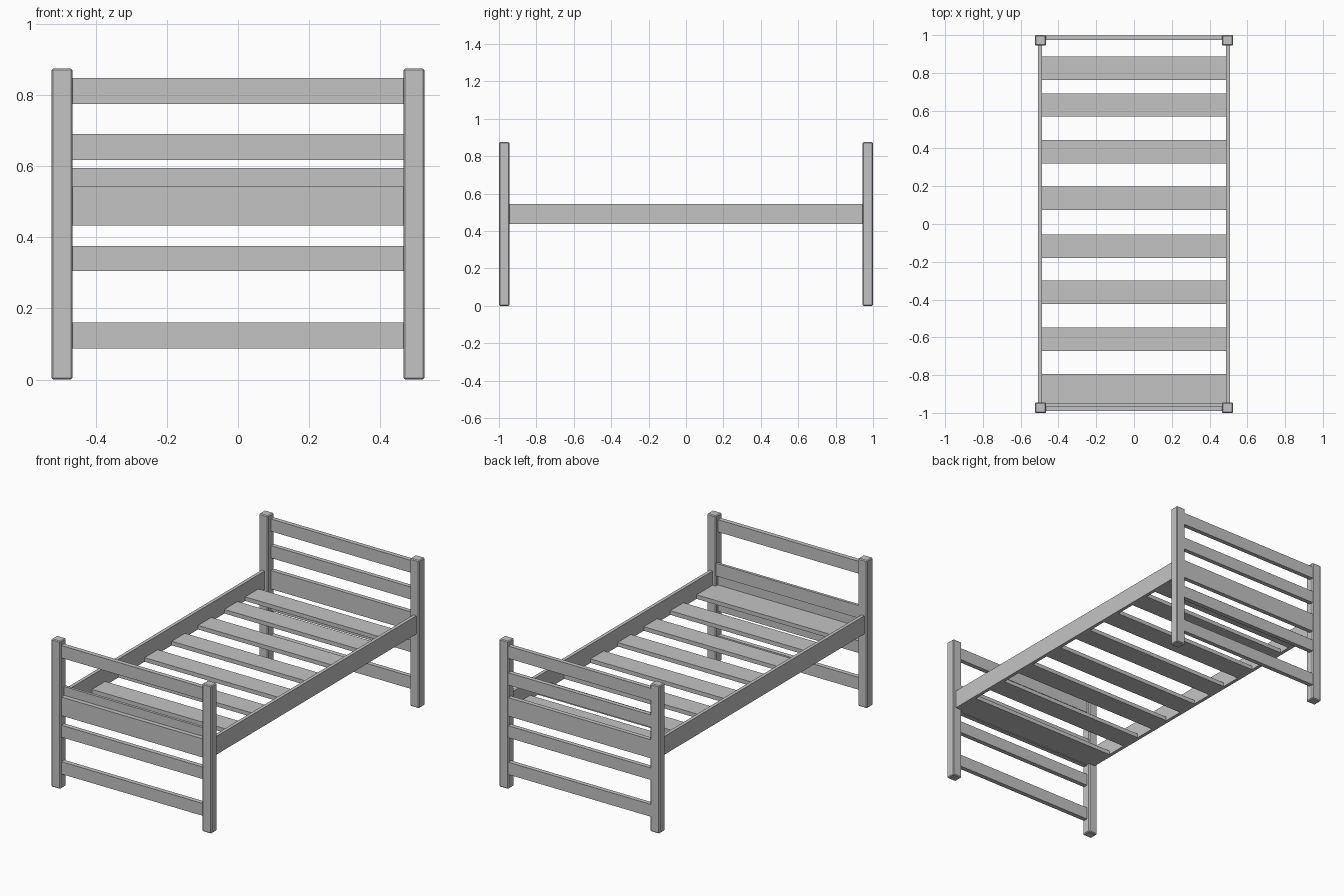
import bpy

cube = bpy.data.objects.get("Cube")
if cube:
    bpy.data.objects.remove(cube, do_unlink=True)

# Single plain grey finish
grey = bpy.data.materials.new("plain_grey")
grey.use_nodes = True
colour = (0.55, 0.55, 0.55, 1)
grey.diffuse_color = colour
grey.node_tree.nodes["Principled BSDF"].inputs["Base Color"].default_value = colour


def board(name, x, y, z, bevel=0.0):
    """Box spanning the (low, high) range on each axis."""
    bpy.ops.mesh.primitive_cube_add(size=1)
    ob = bpy.context.object
    ob.name = name
    spans = (x, y, z)
    middle = [(a + b) / 2 for a, b in spans]
    size = [b - a for a, b in spans]
    for v in ob.data.vertices:
        v.co = [c * s + m for c, s, m in zip(v.co, size, middle)]
    ob.data.materials.append(grey)
    if bevel:
        mod = ob.modifiers.new("eased_edges", "BEVEL")
        mod.width = bevel
        mod.segments = 1
    return ob


END_X = (-0.47, 0.47)
FRONT_Y = (-0.99, -0.963)
BACK_Y = (0.973, 0.999)

# Corner posts and long side rails
for side, sx in (("right", -1), ("left", 1)):
    post_x = sorted((sx * 0.465, sx * 0.525))
    board("front_" + side + "_post", post_x, (-1, -0.945), (0, 0.875), 0.005)
    board("back_" + side + "_post", post_x, (0.945, 1), (0, 0.875), 0.005)
    board(side + "_side_rail", sorted((sx * 0.487, sx * 0.507)),
          (-0.95, 0.95), (0.437, 0.545))

# Rails shared by both end frames
END_RAILS = {
    "top_rail": (0.775, 0.848),
    "wide_rail": (0.433, 0.543),
    "lower_rail": (0.305, 0.376),
    "bottom_rail": (0.087, 0.16),
}
for end, y in (("front", FRONT_Y), ("back", BACK_Y)):
    for name, z in END_RAILS.items():
        board(end + "_" + name, END_X, y, z)

# Extra rails: upper one at the back, inner one at the front
board("back_upper_rail", END_X, BACK_Y, (0.617, 0.69))
board("front_inner_rail", END_X, (-0.963, -0.947), (0.52, 0.595))

# Mattress slats between the side rails
SLAT_Z = (0.437, 0.461)
for i, y in enumerate((0.825, 0.63, 0.383, 0.137, -0.118, -0.362, -0.61)):
    board("slat_%d" % (i + 1), (-0.488, 0.488), (y - 0.062, y + 0.062), SLAT_Z)
board("front_wide_slat", (-0.488, 0.488), (-0.963, -0.795), SLAT_Z)
